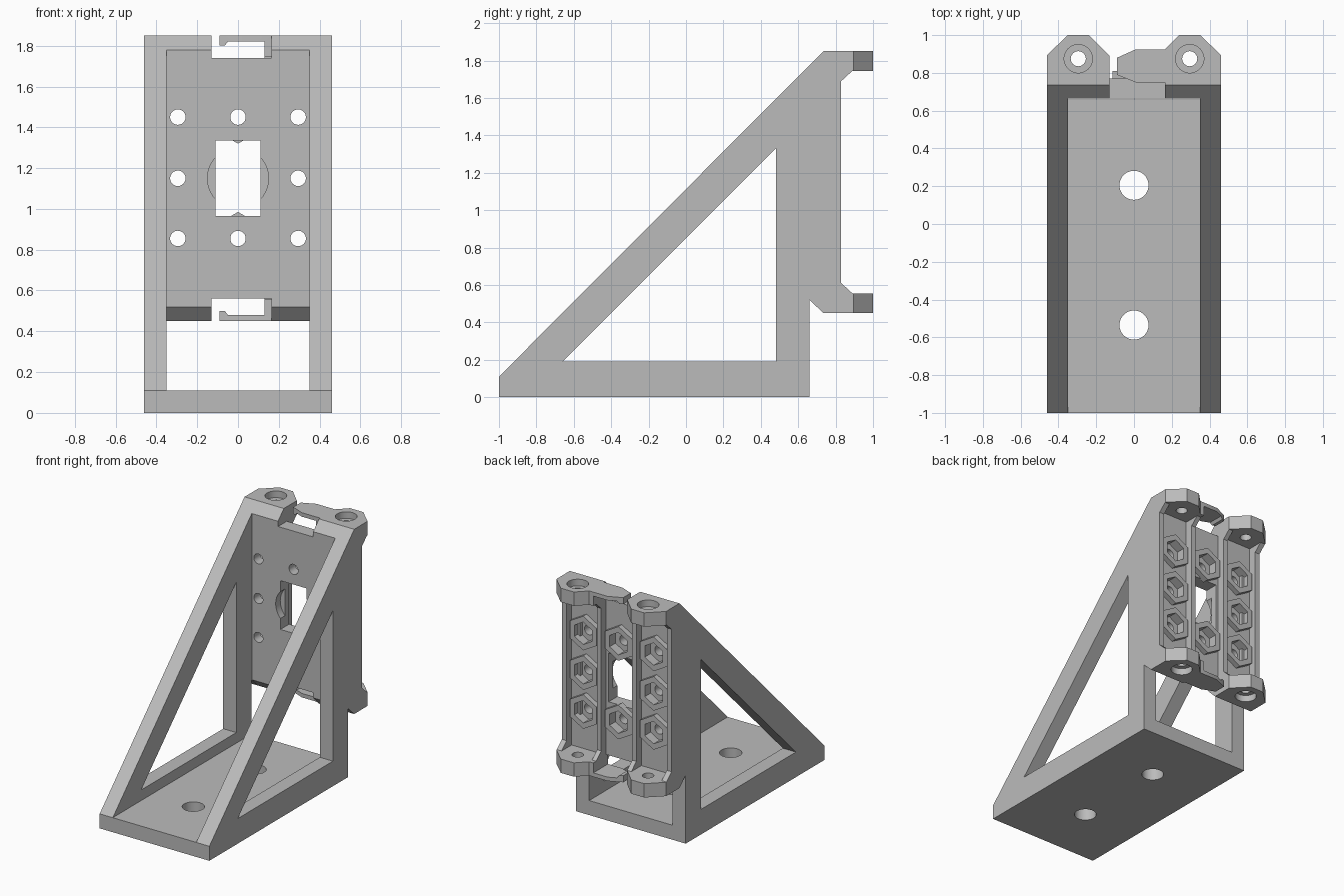
import bpy, bmesh, math

cube = bpy.data.objects.get("Cube")
if cube:
    bpy.data.objects.remove(cube, do_unlink=True)

GREY = (0.5, 0.5, 0.5, 1)
mat = bpy.data.materials.new("plain grey")
mat.use_nodes = True
mat.diffuse_color = GREY
mat.node_tree.nodes["Principled BSDF"].inputs["Base Color"].default_value = GREY

MID = 1.15      # height the mount is mirrored about
HALF = 0.46     # half of the overall width
INNER = 0.35    # half of the width between the walls
BACK = 0.77     # rear face of the mounting plate


def prism(name, pts, axis, a, b):
    """Extrude a flat outline along an axis from a to b."""
    place = {"x": lambda p, q, t: (t, p, q),
             "y": lambda p, q, t: (p, t, q),
             "z": lambda p, q, t: (p, q, t)}[axis]
    bm = bmesh.new()
    low = [bm.verts.new(place(p, q, a)) for p, q in pts]
    high = [bm.verts.new(place(p, q, b)) for p, q in pts]
    bm.faces.new(low)
    bm.faces.new(high)
    for i in range(len(pts)):
        j = (i + 1) % len(pts)
        bm.faces.new((low[i], low[j], high[j], high[i]))
    bmesh.ops.recalc_face_normals(bm, faces=bm.faces)
    mesh = bpy.data.meshes.new(name)
    bm.to_mesh(mesh)
    bm.free()
    mesh.materials.append(mat)
    obj = bpy.data.objects.new(name, mesh)
    bpy.context.collection.objects.link(obj)
    return obj


def rect(p0, p1, q0, q1):
    return [(p0, q0), (p1, q0), (p1, q1), (p0, q1)]


def ngon(p, q, r, n=40):
    """Regular outline with a corner at the top."""
    return [(p + r * math.sin(math.tau * i / n), q + r * math.cos(math.tau * i / n))
            for i in range(n)]


def combine(obj, tool, op="DIFFERENCE"):
    """Apply a boolean and throw the tool away."""
    mod = obj.modifiers.new("cut", "BOOLEAN")
    mod.operation = op
    mod.solver = "EXACT"
    mod.object = tool
    bpy.context.view_layer.objects.active = obj
    bpy.ops.object.modifier_apply(modifier=mod.name)
    bpy.data.objects.remove(tool, do_unlink=True)


def cut(obj, pts, axis, a, b):
    combine(obj, prism("cutter", pts, axis, a, b))


parts = []

# Triangular side walls with a triangular window
wall = [(-1, 0), (0.66, 0), (0.66, 0.52), (0.735, 0.45), (BACK, 0.45),
        (BACK, 1.85), (0.735, 1.85), (-1, 0.11)]
window = [(-0.66, 0.19), (0.48, 0.19), (0.48, 1.33)]
for side, s in (("left", 1), ("right", -1)):
    x0, x1 = sorted((s * INNER, s * HALF))
    obj = prism("side_wall_" + side, wall, "x", x0, x1)
    cut(obj, window, "x", x0 - 0.1, x1 + 0.1)
    parts.append(obj)

# Base plate with two screw holes
base = prism("base_plate", rect(-INNER, INNER, -1, 0.66), "z", 0, 0.11)
for y in (0.205, -0.535):
    cut(base, ngon(0, y, 0.077), "z", -0.1, 0.3)
parts.append(base)

# Upright mounting plate with clip notches and a central opening
plate = prism("mounting_plate",
              [(0.665, 0.52), (0.735, 0.45), (BACK, 0.45), (BACK, 1.85),
               (0.735, 1.85), (0.665, 1.78)], "x", -INNER, INNER)
cut(plate, rect(-0.13, 0.165, 1.74, 2), "y", 0.5, 1)
cut(plate, rect(-0.13, 0.165, 0.3, 0.56), "y", 0.5, 1)
cut(plate, ngon(0, MID, 0.15), "y", 0.5, 0.72)
cut(plate, rect(-0.11, 0.11, 0.965, 1.335), "y", 0.5, 1)
parts.append(plate)

# Screw holes and hexagonal nut sockets on the rear
for x in (-0.295, 0, 0.295):
    for z in (0.855, MID, 1.45):
        if x == 0 and z == MID:
            continue
        cut(plate, ngon(x, z, 0.038, 24), "y", 0.5, 1)
        cut(plate, ngon(x, z, 0.085, 6), "y", 0.74, 1)
        socket = prism("nut_socket", ngon(x, z, 0.13, 6), "y", BACK - 0.01, 0.81)
        cut(socket, ngon(x, z, 0.085, 6), "y", 0.7, 0.9)
        parts.append(socket)

# Rear rails and ribs, flaring into the ears at both ends
rail = [(BACK - 0.01, 0.555), (0.89, 0.555), (0.83, 0.61),
        (0.83, 1.69), (0.89, 1.745), (BACK - 0.01, 1.745)]
for side, s in (("left", 1), ("right", -1)):
    for name, a, b in (("rail_", 0.42, HALF), ("rib_", 0.13, 0.165)):
        x0, x1 = sorted((s * a, s * b))
        parts.append(prism(name + side, rail, "x", x0, x1))

# Ears with counterbored holes, and the hooked clip, at top and bottom
ear_right = [(-HALF, 0.74), (-HALF, 0.895), (-0.35, 1), (-0.24, 1),
             (-0.13, 0.89), (-0.13, 0.74)]
ear_left = [(HALF, 0.74), (HALF, 0.895), (0.35, 1), (0.24, 1),
            (0.165, 0.925), (0.165, 0.74)]
clip_plan = [(0.165, 0.75), (0.01, 0.75), (-0.09, 0.79), (-0.09, 0.88),
             (0.01, 0.925), (0.165, 0.925)]
clip_front = [(0.165, 1.85), (-0.09, 1.85), (-0.09, 1.8), (-0.065, 1.8),
              (-0.05, 1.82), (0.13, 1.82), (0.13, 1.745), (0.165, 1.745)]
for level, s in (("top", 1), ("bottom", -1)):
    def up(z):
        return MID + s * (z - MID)
    for side, pts, x in (("left", ear_left, 0.295), ("right", ear_right, -0.295)):
        ear = prism(f"{level}_ear_{side}", pts, "z", up(1.745), up(1.85))
        cut(ear, ngon(x, 0.875, 0.04, 24), "z", up(1.6), up(2))
        cut(ear, ngon(x, 0.875, 0.075), "z", up(1.8), up(2))
        parts.append(ear)
    clip = prism(level + "_clip", [(x, up(z)) for x, z in clip_front], "y", 0.7, 1)
    combine(clip, prism("cutter", clip_plan, "z", up(1.6), up(2)), "INTERSECT")
    parts.append(clip)

# Smooth the round holes, keep every other edge sharp
bpy.ops.object.select_all(action="DESELECT")
for obj in parts:
    obj.select_set(True)
bpy.context.view_layer.objects.active = parts[0]
bpy.ops.object.shade_smooth_by_angle(angle=math.radians(25))
